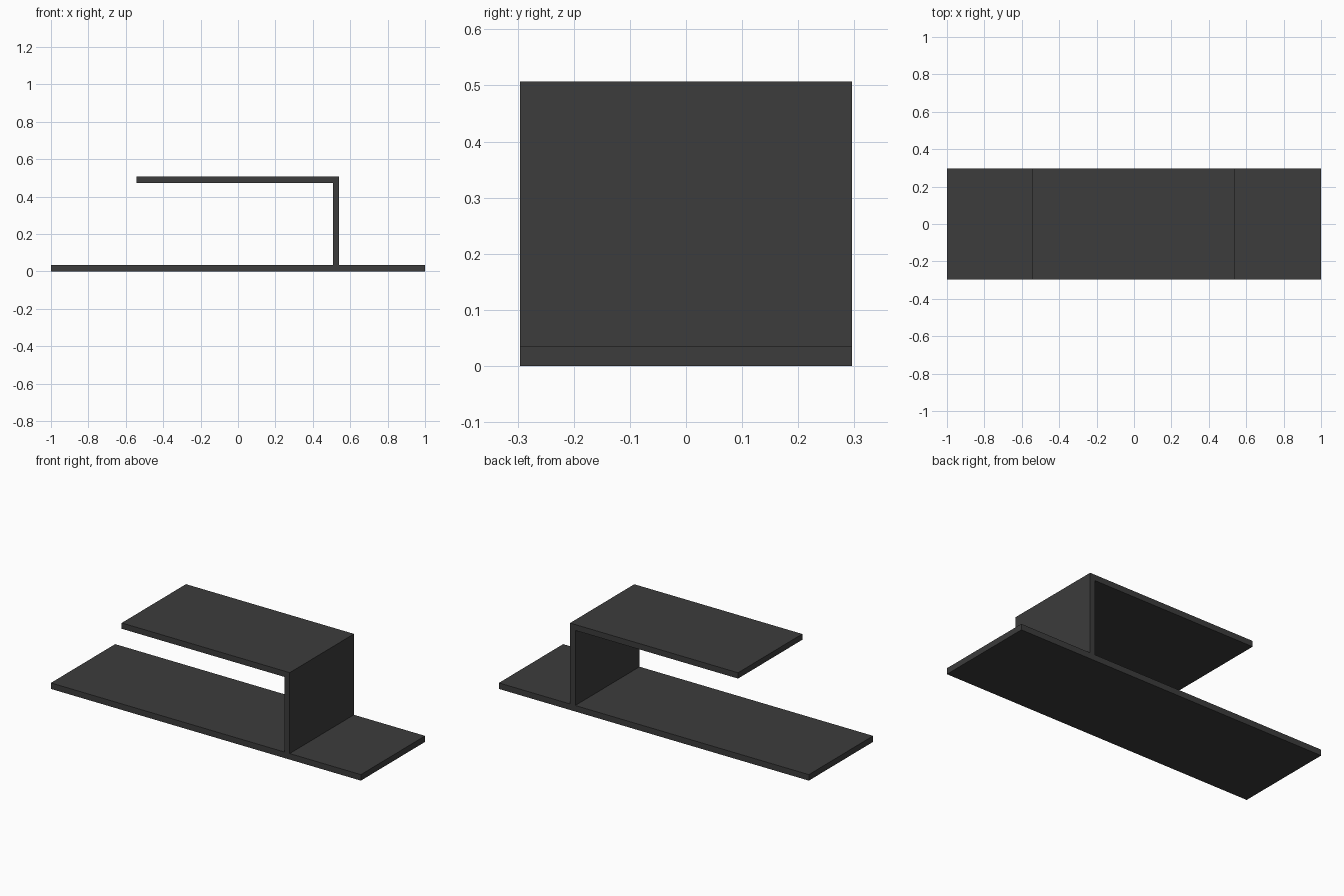
import bpy

if "Cube" in bpy.data.objects:
    bpy.data.objects.remove(bpy.data.objects["Cube"])

mat = bpy.data.materials.new("charcoal")
mat.diffuse_color = (0.045, 0.045, 0.045, 1)
mat.use_nodes = True
mat.node_tree.nodes["Principled BSDF"].inputs["Base Color"].default_value = mat.diffuse_color

HALF_DEPTH = 0.296


def extrude_profile(name, pts):
    """Extrude an x/z outline along y."""
    n = len(pts)
    verts = [(x, y, z) for y in (-HALF_DEPTH, HALF_DEPTH) for x, z in pts]
    faces = [tuple(range(n)), tuple(reversed(range(n, 2 * n)))]
    faces += [(i, i + n, (i + 1) % n + n, (i + 1) % n) for i in range(n)]
    mesh = bpy.data.meshes.new(name)
    mesh.from_pydata(verts, [], faces)
    mesh.materials.append(mat)
    obj = bpy.data.objects.new(name, mesh)
    bpy.context.collection.objects.link(obj)
    return obj


# long bottom board
extrude_profile("base_board", [(-1, 0), (1, 0), (1, 0.035), (-1, 0.035)])

# upright panel with cantilevered shelf
extrude_profile("upright_and_shelf", [
    (0.507, 0.035), (0.541, 0.035), (0.541, 0.507),
    (-0.543, 0.507), (-0.543, 0.473), (0.507, 0.473)])
